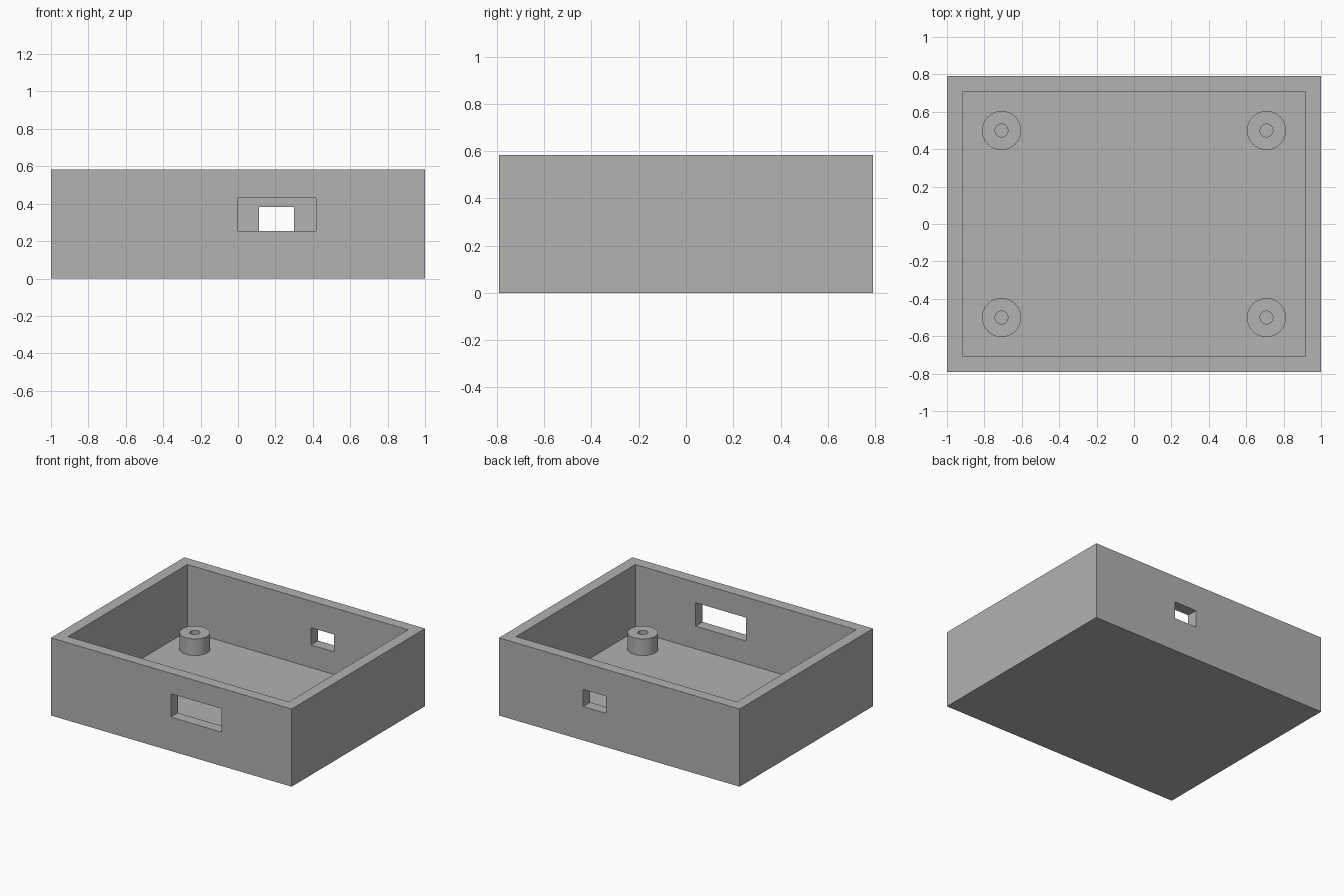
import bpy
import bmesh
from math import radians
from mathutils import Matrix, Vector

default = bpy.data.objects.get("Cube")
if default:
    bpy.data.objects.remove(default, do_unlink=True)

# Overall sizes
HALF_X, HALF_Y, HEIGHT = 1.0, 0.7917, 0.5833
WALL = 0.0833
POST_X, POST_Y, POST_TOP = 0.7083, 0.5, 0.2083
POST_RADIUS, HOLE_RADIUS = 0.1042, 0.0345
PORT_X, PORT_Z = 0.206, 0.254

# Single plain grey
grey = bpy.data.materials.new("plain_grey")
grey.use_nodes = True
colour = (0.445, 0.445, 0.445, 1.0)
grey.diffuse_color = colour
grey.node_tree.nodes["Principled BSDF"].inputs["Base Color"].default_value = colour


def add_object(name, bm):
    mesh = bpy.data.meshes.new(name)
    bmesh.ops.recalc_face_normals(bm, faces=bm.faces)
    bm.to_mesh(mesh)
    bm.free()
    mesh.materials.append(grey)
    obj = bpy.data.objects.new(name, mesh)
    bpy.context.collection.objects.link(obj)
    return obj


def add_box(name, low, high):
    low, high = Vector(low), Vector(high)
    bm = bmesh.new()
    matrix = Matrix.Translation((low + high) / 2) @ Matrix.Diagonal((*(high - low), 1))
    bmesh.ops.create_cube(bm, size=1, matrix=matrix)
    return add_object(name, bm)


def cut(target, cutter):
    cutter.hide_render = True
    mod = target.modifiers.new("cut", "BOOLEAN")
    mod.operation = "DIFFERENCE"
    mod.solver = "EXACT"
    mod.object = cutter
    bpy.context.view_layer.objects.active = target
    bpy.ops.object.modifier_apply(modifier=mod.name)
    bpy.data.objects.remove(cutter, do_unlink=True)


# Open tray with a floor and four walls
tray = add_box("tray", (-HALF_X, -HALF_Y, 0), (HALF_X, HALF_Y, HEIGHT))
cut(tray, add_box("cavity_cutter",
                  (WALL - HALF_X, WALL - HALF_Y, WALL),
                  (HALF_X - WALL, HALF_Y - WALL, HEIGHT + WALL)))

# Wide port through the front wall, small port through the back wall
for name, side, width, height in (("front", -1, 0.42, 0.176), ("back", 1, 0.188, 0.129)):
    wall_y = side * (HALF_Y - WALL / 2)
    cut(tray, add_box(name + "_port_cutter",
                      (PORT_X - width / 2, wall_y - WALL, PORT_Z),
                      (PORT_X + width / 2, wall_y + WALL, PORT_Z + height)))


# Hollow screw posts, turned from a profile
def add_post(name, x, y):
    bm = bmesh.new()
    profile = [(POST_RADIUS, WALL), (POST_RADIUS, POST_TOP),
               (HOLE_RADIUS, POST_TOP), (HOLE_RADIUS, WALL)]
    verts = [bm.verts.new((r, 0, z)) for r, z in profile]
    edges = [bm.edges.new(pair) for pair in zip(verts, verts[1:])]
    bmesh.ops.spin(bm, geom=verts + edges, cent=(0, 0, 0), axis=(0, 0, 1),
                   angle=radians(360), steps=64)
    bmesh.ops.remove_doubles(bm, verts=bm.verts, dist=0.0001)
    # Closing the base keeps the normals outward, then the hidden ring goes
    rims = [e for e in bm.edges if e.is_boundary]
    ring = bmesh.ops.bridge_loops(bm, edges=rims)["faces"]
    bmesh.ops.recalc_face_normals(bm, faces=bm.faces)
    bmesh.ops.delete(bm, geom=ring, context="FACES_ONLY")
    post = add_object(name, bm)
    post.location = (x, y, 0)
    bpy.ops.object.select_all(action="DESELECT")
    post.select_set(True)
    bpy.context.view_layer.objects.active = post
    bpy.ops.object.shade_smooth_by_angle(angle=radians(30))


for depth, sy in (("front", -1), ("back", 1)):
    for side, sx in (("right", -1), ("left", 1)):
        add_post(f"{depth}_{side}_post", sx * POST_X, sy * POST_Y)
